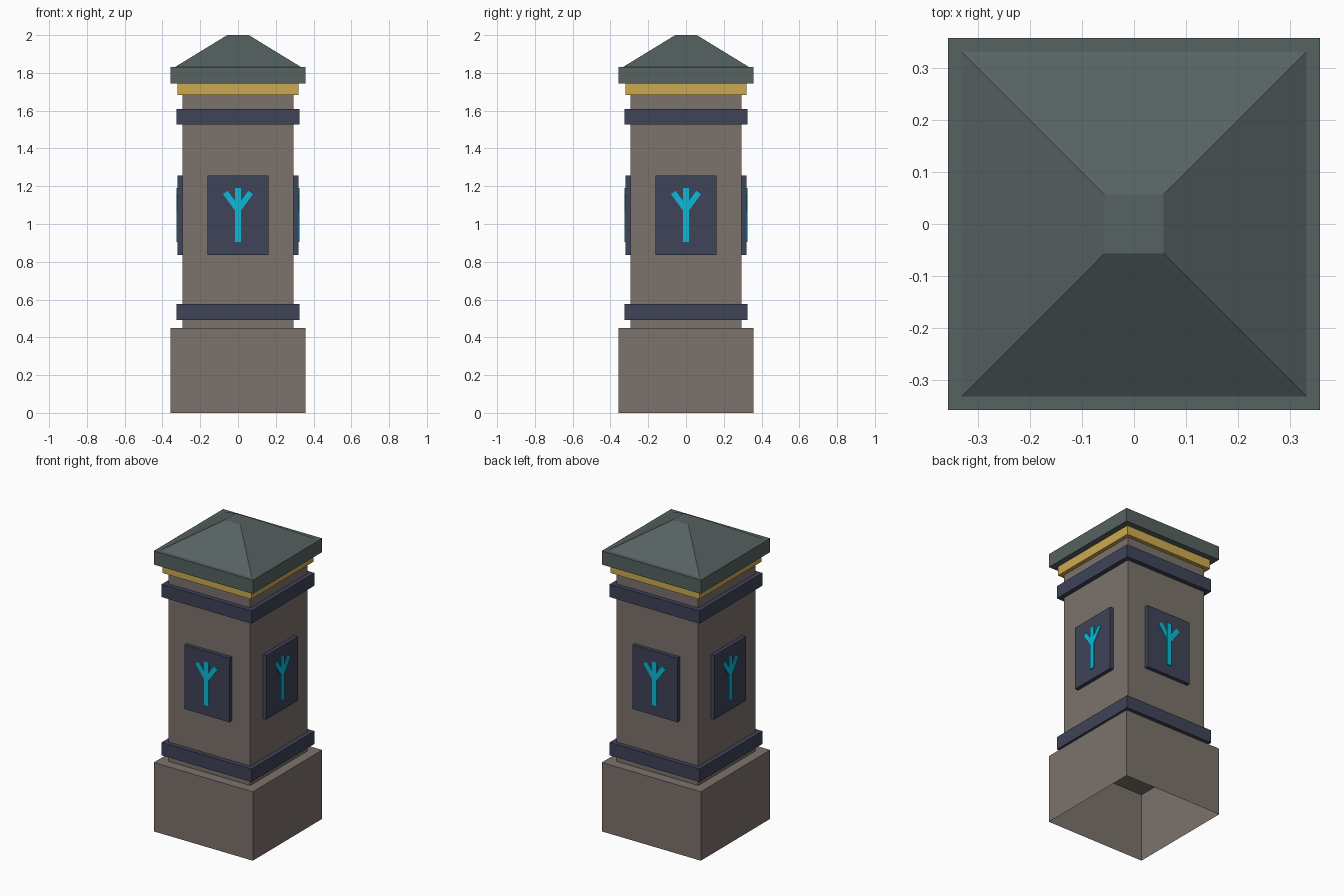
import bpy
import bmesh
from math import pi
from mathutils import Matrix, Vector

if "Cube" in bpy.data.objects:
    bpy.data.objects.remove(bpy.data.objects["Cube"])


def make_material(name, rgb):
    # 8-bit display values converted to linear
    lin = [((c / 255 + 0.055) / 1.055) ** 2.4 for c in rgb]
    mat = bpy.data.materials.new(name)
    mat.use_nodes = True
    mat.diffuse_color = (*lin, 1)
    bsdf = mat.node_tree.nodes["Principled BSDF"]
    bsdf.inputs["Base Color"].default_value = (*lin, 1)
    bsdf.inputs["Roughness"].default_value = 0.8
    return mat


stone = make_material("warm grey stone", (124, 114, 108))
navy = make_material("dark navy", (63, 67, 87))
slate = make_material("green slate", (86, 98, 97))
gold = make_material("gold", (204, 170, 80))
cyan = make_material("glowing cyan", (10, 186, 214))


def finish(name, bm, mat):
    mesh = bpy.data.meshes.new(name)
    bm.to_mesh(mesh)
    bm.free()
    mesh.materials.append(mat)
    obj = bpy.data.objects.new(name, mesh)
    bpy.context.collection.objects.link(obj)
    return obj


def square_tier(name, rings, mat, bottom=True):
    """Stack of square rings given as (half width, height)."""
    bm = bmesh.new()
    corners = [(-1, -1), (1, -1), (1, 1), (-1, 1)]
    loops = [[bm.verts.new((x * h, y * h, z)) for x, y in corners] for h, z in rings]
    for low, high in zip(loops, loops[1:]):
        for i in range(4):
            j = (i + 1) % 4
            bm.faces.new((low[i], low[j], high[j], high[i]))
    bm.faces.new(loops[-1])
    if bottom:
        bm.faces.new(loops[0][::-1])
    return finish(name, bm, mat)


def add_bar(bm, start, end, width, front, back):
    """Box between two (x, z) points, facing -y."""
    a, b = Vector((start[0], 0, start[1])), Vector((end[0], 0, end[1]))
    axis = (b - a).normalized()
    depth = Vector((0, 1, 0))
    frame = Matrix((axis.cross(depth), depth, axis)).transposed().to_4x4()
    frame.translation = (a + b) / 2 + depth * (front + back) / 2
    size = Matrix.Diagonal((width, back - front, (b - a).length, 1))
    bmesh.ops.create_cube(bm, size=1, matrix=frame @ size)


# Pillar: hollow plinth, shaft, bands, collar and roof
square_tier("plinth", [(0.358, 0), (0.358, 0.45)], stone, bottom=False)
square_tier("shaft", [(0.295, 0.45), (0.295, 1.69)], stone, bottom=False)
square_tier("lower_band", [(0.325, 0.493), (0.325, 0.577)], navy)
square_tier("upper_band", [(0.325, 1.527), (0.325, 1.61)], navy)
square_tier("gold_collar", [(0.32, 1.683), (0.32, 1.743)], gold)
square_tier("roof", [(0.358, 1.743), (0.358, 1.832), (0.332, 1.832), (0.057, 2)], slate)

# Panel and branching symbol on each side
for i, side in enumerate(("front", "left", "back", "right")):
    turn = Matrix.Rotation(i * pi / 2, 4, "Z")

    bm = bmesh.new()
    add_bar(bm, (0, 0.837), (0, 1.256), 0.324, -0.32, -0.29)
    bm.transform(turn)
    finish(side + "_panel", bm, navy)

    bm = bmesh.new()
    add_bar(bm, (0, 0.905), (0, 1.191), 0.032, -0.326, -0.318)
    for sign in (-1, 1):
        add_bar(bm, (0, 1.075), (sign * 0.067, 1.167), 0.03, -0.3255, -0.318)
    bm.transform(turn)
    finish(side + "_symbol", bm, cyan)
